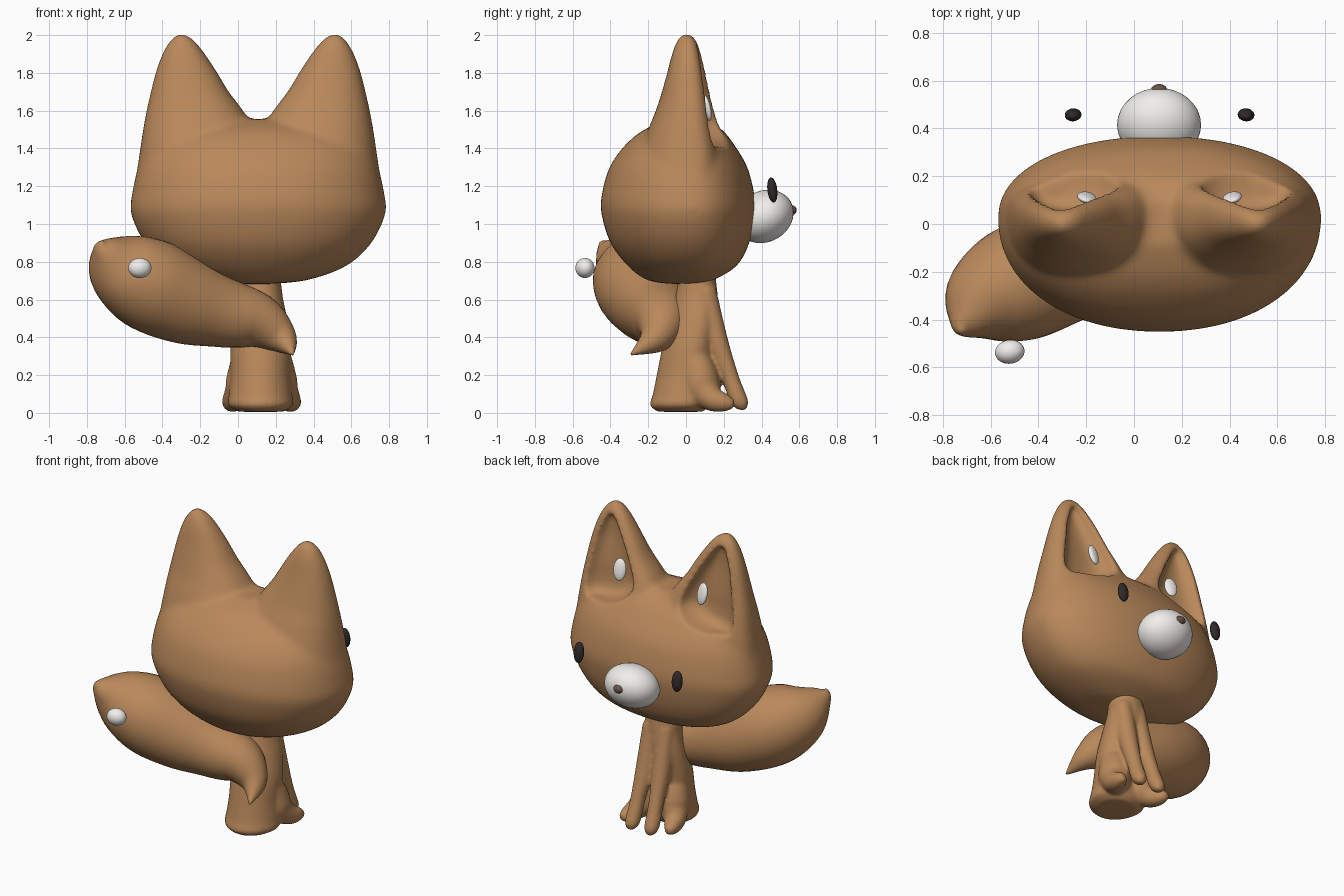
import bpy, bmesh, math
from mathutils import Vector

if "Cube" in bpy.data.objects:
    bpy.data.objects.remove(bpy.data.objects["Cube"])

CX = 0.107  # symmetry line of head
BX = 0.125  # symmetry line of body


def material(name, rgb):
    m = bpy.data.materials.new(name)
    m.diffuse_color = (*rgb, 1)
    m.use_nodes = True
    m.node_tree.nodes["Principled BSDF"].inputs["Base Color"].default_value = m.diffuse_color
    return m


FUR = material("fur", (0.49, 0.25, 0.105))
WHITE = material("white", (0.88, 0.86, 0.83))
DARK = material("dark", (0.03, 0.022, 0.022))
NOSE = material("nose_brown", (0.14, 0.085, 0.065))


def spline(rows, n):
    """Catmull-Rom through tuples of numbers."""
    p = [rows[0]] + list(rows) + [rows[-1]]
    out = []
    for i in range(1, len(p) - 2):
        for k in range(n):
            t = k / n
            out.append([0.5 * (2 * b + (c - a) * t + (2 * a - 5 * b + 4 * c - d) * t * t
                               + (3 * b - a - 3 * c + d) * t ** 3)
                        for a, b, c, d in zip(p[i - 1], p[i], p[i + 1], p[i + 2])])
    return out + [list(rows[-1])]


def skin(bm, rings):
    """Bridge rings of points and cap both ends."""
    vs = [[bm.verts.new(p) for p in r] for r in rings]
    n = len(vs[0])
    faces = [bm.faces.new((a[i], a[(i + 1) % n], b[(i + 1) % n], b[i]))
             for a, b in zip(vs, vs[1:]) for i in range(n)]
    faces += [bm.faces.new(vs[0]), bm.faces.new(vs[-1])]
    bmesh.ops.recalc_face_normals(bm, faces=faces)


def loft(bm, rows, power=1.0, side=1, cx=CX, lean=0.0, bias=0.0, n=64):
    """Stack rounded sections; row = z, x0, x1, y0, y1 (x from the symmetry line).
    lean pulls the outer front edge backwards, bias moves the widest line forward."""
    rings = []
    for z, x0, x1, y0, y1 in spline(rows, 6):
        ring, mid = [], (y0 + y1) / 2 + bias * (y1 - y0)
        for i in range(n):
            a = 2 * math.pi * i / n
            c, s = math.cos(a), math.sin(a)
            p = power if s > 0 or lean == 0 else 0.9
            c, s = math.copysign(abs(c) ** p, c), math.copysign(abs(s) ** p, s)
            shift = -lean * (x1 - x0) * c * max(s, 0)
            ring.append((cx + side * ((x0 + x1) / 2 + c * (x1 - x0) / 2),
                         mid + s * (y1 - mid if s > 0 else mid - y0) + shift, z))
        rings.append(ring)
    skin(bm, rings)


def tube(bm, path, n=32):
    """Round tube; path point = x, y, z, radius."""
    pts = spline(path, 6)
    pos = [Vector(p[:3]) for p in pts]
    normal, rings = Vector((0.1, 1, 0.1)), []
    for i, p in enumerate(pos):
        t = (pos[min(i + 1, len(pos) - 1)] - pos[max(i - 1, 0)]).normalized()
        normal = (normal - t * normal.dot(t)).normalized()
        side, r = t.cross(normal), max(pts[i][3], 0.003)
        rings.append([p + r * (normal * math.cos(2 * math.pi * k / n)
                               + side * math.sin(2 * math.pi * k / n)) for k in range(n)])
    skin(bm, rings)


def make(name, bm, mat):
    me = bpy.data.meshes.new(name)
    bm.to_mesh(me)
    bm.free()
    me.materials.append(mat)
    me.shade_smooth()
    ob = bpy.data.objects.new(name, me)
    bpy.context.collection.objects.link(ob)
    return ob


def remesh(ob, size):
    m = ob.modifiers.new("blend", 'REMESH')
    m.mode, m.voxel_size, m.use_smooth_shade = 'VOXEL', size, True


def relax(ob, n):
    m = ob.modifiers.new("relax", 'SMOOTH')
    m.factor, m.iterations = 0.5, n


def ball(name, loc, size, mat, tilt=(0, 0, 0)):
    bm = bmesh.new()
    bmesh.ops.create_uvsphere(bm, u_segments=32, v_segments=20, radius=1)
    ob = make(name, bm, mat)
    ob.location, ob.scale, ob.rotation_euler = loc, size, tilt


# Head with two ears
bm = bmesh.new()
loft(bm, [(z, -w, w, a, b) for z, w, a, b in [
    (0.683, 0.08, -0.09, 0.08), (0.705, 0.27, -0.21, 0.15), (0.78, 0.47, -0.31, 0.27),
    (0.9, 0.6, -0.40, 0.335), (1.05, 0.673, -0.447, 0.365), (1.15, 0.67, -0.447, 0.363),
    (1.3, 0.635, -0.405, 0.325), (1.42, 0.57, -0.32, 0.255), (1.5, 0.45, -0.22, 0.19),
    (1.555, 0.28, -0.09, 0.1)]], 0.94, bias=0.085)
for s in (-1, 1):
    loft(bm, [(1.2, 0.05, 0.655, -0.25, 0.2), (1.35, 0.03, 0.632, -0.24, 0.2),
              (1.5, 0.03, 0.61, -0.2, 0.175), (1.6, 0.08, 0.592, -0.16, 0.15),
              (1.7, 0.155, 0.57, -0.128, 0.128), (1.8, 0.215, 0.545, -0.1, 0.106),
              (1.9, 0.28, 0.51, -0.075, 0.08), (1.97, 0.335, 0.47, -0.05, 0.055),
              (2.008, 0.385, 0.43, -0.025, 0.025)], 0.7, s, lean=0.045, bias=0.12)
head = make("head", bm, FUR)

# Ear hollows
bm = bmesh.new()
for s in (-1, 1):
    loft(bm, [(1.41, 0.37, 0.53, 0.1, 0.4), (1.45, 0.25, 0.555, 0.065, 0.4),
              (1.52, 0.175, 0.56, 0.05, 0.4), (1.6, 0.18, 0.548, 0.045, 0.4),
              (1.7, 0.225, 0.526, 0.035, 0.4), (1.8, 0.28, 0.5, 0.025, 0.4),
              (1.9, 0.345, 0.457, 0.025, 0.4), (1.935, 0.385, 0.425, 0.035, 0.4)], 0.75, s)
cutter = make("ear_hollow_cutter", bm, FUR)
cutter.hide_render = True
remesh(head, 0.014)
relax(head, 14)
cut = head.modifiers.new("hollow", 'BOOLEAN')
cut.operation, cut.object, cut.solver = 'DIFFERENCE', cutter, 'EXACT'
remesh(head, 0.0115)
relax(head, 16)

# Bake the head and drop the cutter
baked = bpy.data.meshes.new_from_object(
    head.evaluated_get(bpy.context.evaluated_depsgraph_get()))
head.modifiers.clear()
head.data = baked
baked.shade_smooth()
if not baked.materials:
    baked.materials.append(FUR)
bpy.data.objects.remove(cutter)

# Sitting body with forelegs, haunches and hind feet
bm = bmesh.new()
loft(bm, [(z, -w, w, a, b) for z, w, a, b in [
    (0.006, 0.12, -0.15, 0.09), (0.04, 0.17, -0.19, 0.12), (0.1, 0.168, -0.175, 0.13),
    (0.2, 0.16, -0.155, 0.14), (0.35, 0.16, -0.125, 0.155), (0.5, 0.14, -0.085, 0.175),
    (0.65, 0.112, -0.05, 0.165), (0.85, 0.1, -0.03, 0.14)]], bias=0.1, cx=BX - 0.005)
for s in (-1, 1):
    tube(bm, [(BX + s * x, y, z, r) for x, y, z, r in [
        (0.05, 0.10, 0.65, 0.06), (0.058, 0.16, 0.4, 0.058), (0.066, 0.23, 0.2, 0.046),
        (0.07, 0.275, 0.08, 0.047), (0.072, 0.305, 0.045, 0.038), (0.073, 0.325, 0.035, 0.02)]])
    tube(bm, [(BX + s * x, y, z, r) for x, y, z, r in [
        (0.075, -0.01, 0.36, 0.06), (0.08, 0.055, 0.25, 0.09), (0.095, 0.085, 0.14, 0.1),
        (0.14, 0.14, 0.075, 0.068), (0.163, 0.21, 0.053, 0.047), (0.17, 0.255, 0.045, 0.022)]])
body = make("body_and_legs", bm, FUR)
remesh(body, 0.011)
relax(body, 8)

# Bushy tail
bm = bmesh.new()
tube(bm, [(0.29, -0.29, 0.31, 0.006), (0.235, -0.17, 0.392, 0.082),
          (0.11, -0.125, 0.483, 0.146), (-0.08, -0.14, 0.532, 0.188),
          (-0.28, -0.18, 0.595, 0.232), (-0.48, -0.248, 0.685, 0.245),
          (-0.63, -0.33, 0.78, 0.187), (-0.71, -0.42, 0.868, 0.07),
          (-0.725, -0.452, 0.905, 0.01)])
make("tail", bm, FUR)
ball("tail_spot", (-0.52, -0.535, 0.767), (0.062, 0.05, 0.053), WHITE, (0, 0, 0.15))

# Face
ball("muzzle", (0.105, 0.415, 1.04), (0.176, 0.16, 0.135), WHITE, (0.5, 0, 0))
ball("nose", (0.105, 0.56, 1.073), (0.034, 0.026, 0.026), NOSE)
for s, side in ((-1, "left"), (1, "right")):
    ball(side + "_eye", (CX + s * 0.362, 0.457, 1.18), (0.035, 0.026, 0.067), DARK,
         (0.12, 0, -s * 0.1))
    ball(side + "_inner_ear", (CX + s * 0.304, 0.11, 1.615), (0.041, 0.02, 0.07), WHITE,
         (0.22, 0, s * 0.25))
